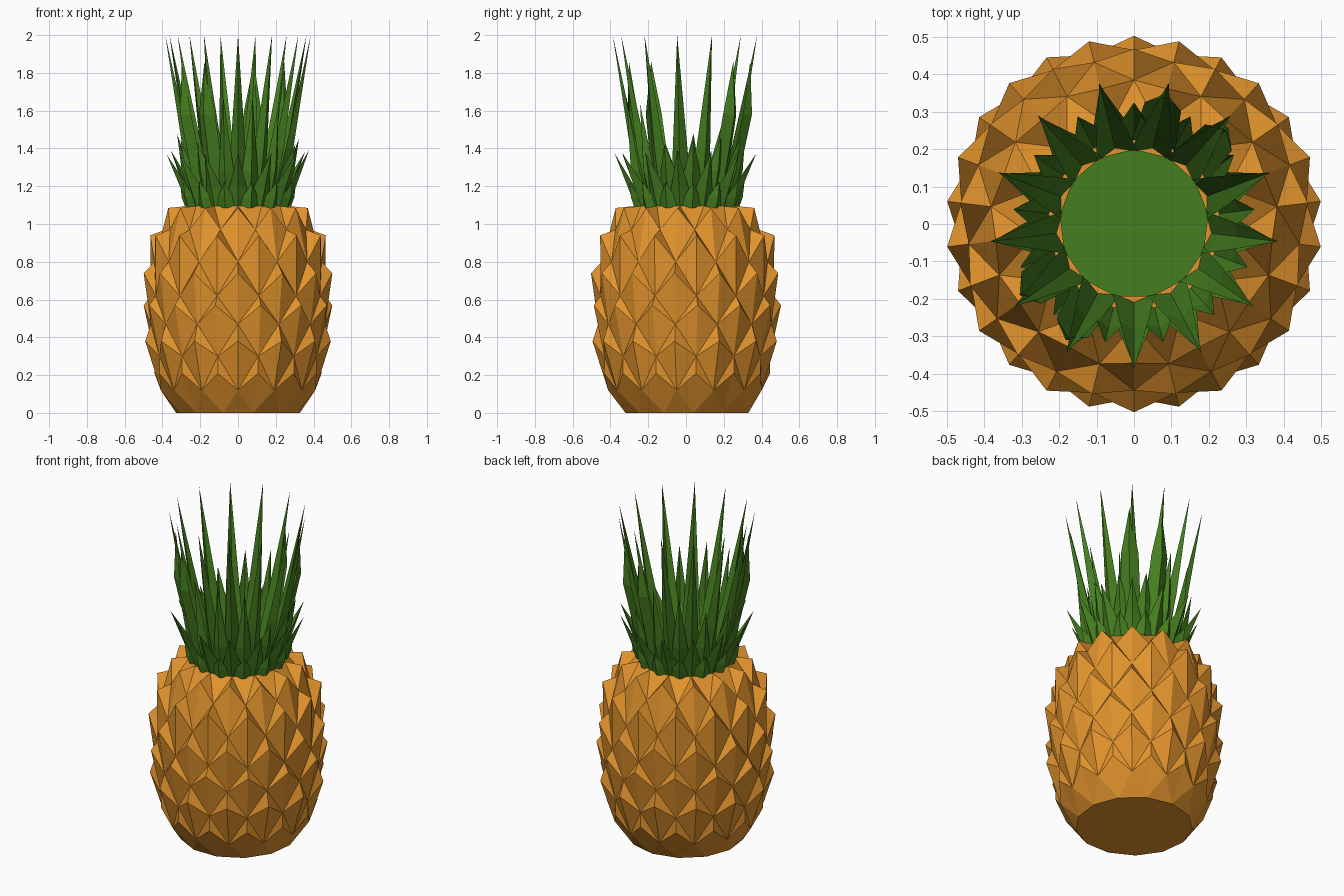
import bpy, bmesh, math, random
from mathutils import Vector

random.seed(4)
if "Cube" in bpy.data.objects:
    bpy.data.objects.remove(bpy.data.objects["Cube"], do_unlink=True)

N = 13                      # scales and leaves per ring
STEP = math.tau / N
FRONT = -math.pi / 2


def material(name, rgb):
    mat = bpy.data.materials.new(name)
    mat.use_nodes = True
    mat.diffuse_color = (*rgb, 1)
    mat.node_tree.nodes["Principled BSDF"].inputs["Base Color"].default_value = (*rgb, 1)
    return mat


def finish(name, bm, mat):
    bmesh.ops.recalc_face_normals(bm, faces=bm.faces)
    mesh = bpy.data.meshes.new(name)
    bm.to_mesh(mesh)
    bm.free()
    mesh.materials.append(mat)
    obj = bpy.data.objects.new(name, mesh)
    bpy.context.collection.objects.link(obj)
    return obj


def polar(r, a, z):
    return Vector((r * math.cos(a), r * math.sin(a), z))


orange = material("rind orange", (0.76, 0.295, 0.026))
green = material("leaf green", (0.06, 0.21, 0.014))

# Fruit: diamond lattice with a raised point in each diamond
valleys = [(0.33, 0), (0.412, 0.12), (0.445, 0.30), (0.465, 0.47),
           (0.465, 0.62), (0.445, 0.80), (0.385, 0.97), (0.27, 1.095)]
peaks = [(0.446, 0.21), (0.495, 0.38), (0.503, 0.57),
         (0.503, 0.74), (0.468, 0.94), (0.372, 1.085)]
bm = bmesh.new()
rows = []
for k, (r, z) in enumerate(valleys):
    shift = 0.5 * ((k + 1) % 2)
    rows.append([bm.verts.new(polar(r, FRONT + (i + shift) * STEP, z)) for i in range(N)])
for k, (r, z) in enumerate(peaks, start=1):
    even = (k + 1) % 2
    for i in range(N):
        j = (i + 1) % N
        mid = j if even else i
        ring = [rows[k][i], rows[k - 1][mid], rows[k][j], rows[k + 1][mid]]
        p = bm.verts.new(polar(r, FRONT + (i + 0.5 + 0.5 * even) * STEP, z))
        for a, b in zip(ring, ring[1:] + ring[:1]):
            bm.faces.new((a, b, p))
for i in range(N):          # half diamonds along the bottom and top rims
    j = (i + 1) % N
    bm.faces.new((rows[0][i], rows[0][j], rows[1][j]))
    bm.faces.new((rows[7][i], rows[6][i], rows[7][j]))
bm.faces.new(rows[0])
bm.faces.new(rows[7])
finish("fruit_body", bm, orange)

# Green disc in the middle of the crown
bm = bmesh.new()
bmesh.ops.create_circle(bm, cap_ends=True, segments=N, radius=0.2)
bmesh.ops.translate(bm, verts=bm.verts, vec=(0, 0, 1.102))
finish("crown_base", bm, green)


def add_leaf(bm, angle, base_r, mid_r, tip_r, mid_z, tip_z, base_w, mid_w):
    """Pointed blade folded along its middle, with the ridge outward."""
    side = Vector((-math.sin(angle), math.cos(angle), 0))
    sections = []
    for r, z, w in ((base_r, 1.085, base_w), (mid_r, mid_z, mid_w)):
        edge = polar(r - 0.012, angle, z)
        sections.append([bm.verts.new(v) for v in
                         (edge - side * w / 2, polar(r + 0.025, angle, z),
                          edge + side * w / 2, polar(r + 0.012, angle, z))])
    tip = bm.verts.new(polar(tip_r, angle, tip_z))
    low, high = sections
    for i in range(4):
        j = (i + 1) % 4
        bm.faces.new((low[i], low[j], high[j], high[i]))
        bm.faces.new((high[i], high[j], tip))
    bm.faces.new(low)


# Crown: name, half-step shift, base/mid/tip radius, mid/tip height, widths, drop
crown = [
    ("inner_leaves", 0.0, 0.195, 0.27, 0.388, 1.40, 2.0, 0.115, 0.078, 0.0),
    ("middle_leaves", 0.5, 0.215, 0.275, 0.325, 1.28, 1.70, 0.125, 0.085, 0.5),
    ("outer_leaves", 0.0, 0.24, 0.285, 0.38, 1.20, 1.40, 0.13, 0.09, 0.12),
    ("lowest_leaves", 0.5, 0.255, 0.275, 0.31, 1.14, 1.23, 0.13, 0.09, 0.12),
]
for name, shift, base_r, mid_r, tip_r, mid_z, tip_z, base_w, mid_w, drop in crown:
    bm = bmesh.new()
    for i in range(N):
        height = tip_z - random.uniform(0, drop) * (tip_z - 1.1)
        add_leaf(bm, FRONT + (i + shift) * STEP, base_r, mid_r, tip_r,
                 mid_z, height, base_w, mid_w)
    finish(name, bm, green)

# A few broad, blunter leaves among the tall ones
bm = bmesh.new()
for i in (4.9, 6, 10.9, 11.9):
    add_leaf(bm, FRONT + i * STEP, 0.225, 0.335, 0.35, 1.58, 1.86, 0.12, 0.10)
finish("broad_leaves", bm, green)
